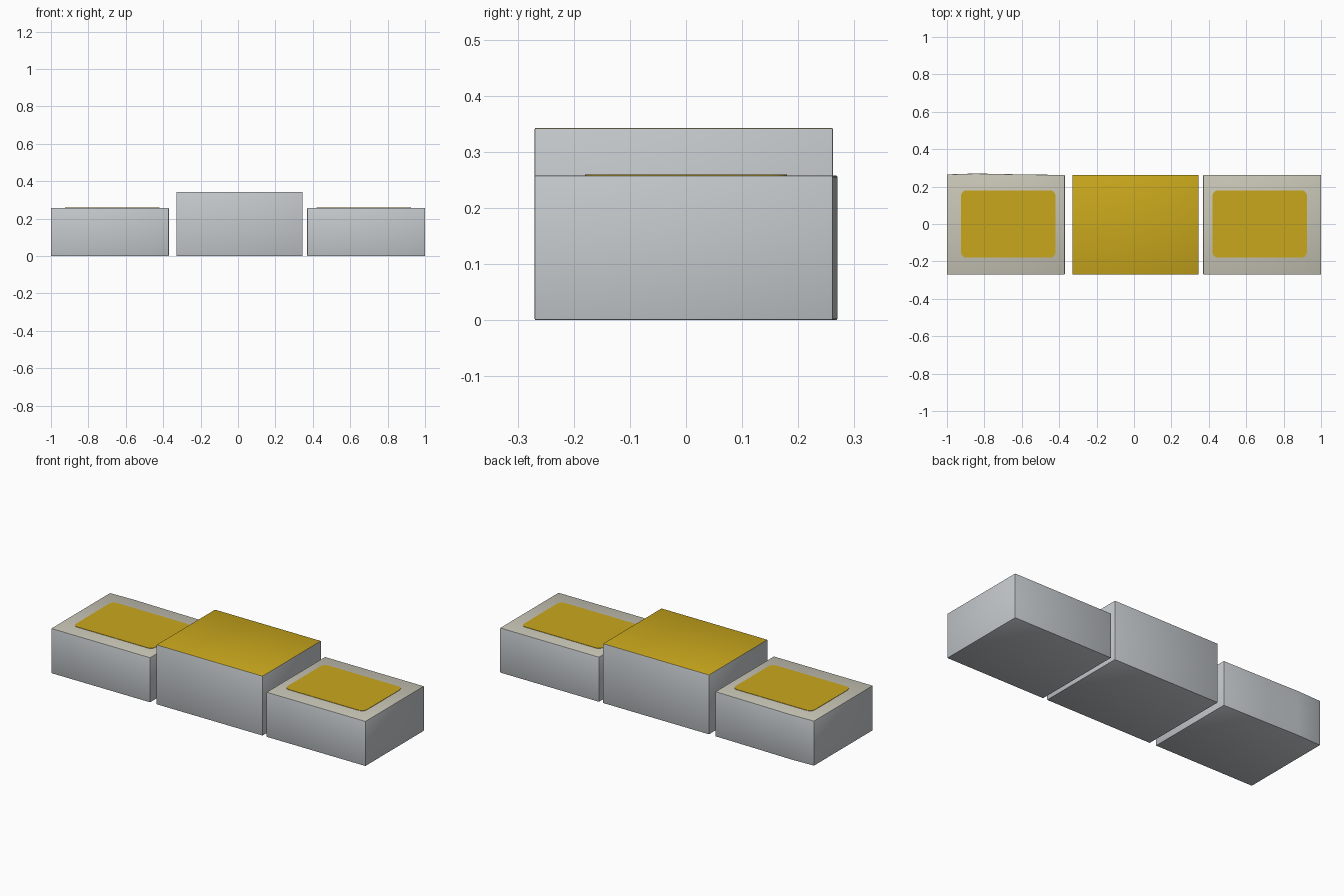
import bpy, bmesh, math

cube = bpy.data.objects.get("Cube")
if cube:
    bpy.data.objects.remove(cube, do_unlink=True)


def material(name, rgb):
    mat = bpy.data.materials.new(name)
    mat.use_nodes = True
    mat.diffuse_color = (*rgb, 1)
    mat.node_tree.nodes["Principled BSDF"].inputs["Base Color"].default_value = (*rgb, 1)
    return mat


grey = material("pale grey", (0.56, 0.59, 0.61))
stone = material("warm stone", (0.58, 0.56, 0.47))
gold = material("gold", (0.59, 0.39, 0.012))


def prism(name, outline, z0, z1, side_mat, top_mat, bevel=0):
    """Extrude a plan outline; upward faces take the top material."""
    bm = bmesh.new()
    base = bm.faces.new([bm.verts.new((x, y, z0)) for x, y in outline])
    ext = bmesh.ops.extrude_face_region(bm, geom=[base], use_keep_orig=True)
    for item in ext["geom"]:
        if isinstance(item, bmesh.types.BMVert):
            item.co.z = z1
    bmesh.ops.recalc_face_normals(bm, faces=bm.faces)
    if bevel:
        sharp = [e for e in bm.edges if e.calc_face_angle(0) > 1]
        bmesh.ops.bevel(bm, geom=sharp, offset=bevel, segments=2,
                        profile=0.5, affect='EDGES')
    bm.normal_update()
    for face in bm.faces:
        face.material_index = int(face.normal.z > 0.7)
    mesh = bpy.data.meshes.new(name)
    bm.to_mesh(mesh)
    bm.free()
    mesh.materials.append(side_mat)
    mesh.materials.append(top_mat)
    obj = bpy.data.objects.new(name, mesh)
    bpy.context.collection.objects.link(obj)
    bpy.ops.object.select_all(action='DESELECT')
    obj.select_set(True)
    bpy.context.view_layer.objects.active = obj
    bpy.ops.object.shade_smooth_by_angle(angle=math.radians(40))
    return obj


def rounded_rectangle(x0, x1, y0, y1, r, steps=5):
    corners = [(x1 - r, y1 - r), (x0 + r, y1 - r), (x0 + r, y0 + r), (x1 - r, y0 + r)]
    points = []
    for quarter, (cx, cy) in enumerate(corners):
        for i in range(steps + 1):
            a = math.pi / 2 * (quarter + i / steps)
            points.append((cx + r * math.cos(a), cy + r * math.sin(a)))
    return points


FRONT, BACK = -0.27, 0.262
LOW, HIGH = 0.258, 0.343

# Tall centre block with a gold top
prism("centre_block", [(-0.33, FRONT), (0.345, FRONT), (0.345, BACK), (-0.33, BACK)],
      0, HIGH, grey, gold, 0.003)

# Low side blocks; the right one has a slightly bowed back
prism("left_block", [(0.37, FRONT), (1, FRONT), (1, BACK), (0.37, BACK)],
      0, LOW, grey, stone, 0.003)
prism("right_block", [(-1, FRONT), (-0.37, FRONT), (-0.37, BACK), (-0.65, BACK + 0.004),
                      (-0.85, BACK + 0.008), (-1, BACK + 0.003)],
      0, LOW, grey, stone, 0.003)

# Gold panels on the side blocks
for name, x0, x1 in (("left_panel", 0.42, 0.925), ("right_panel", -0.925, -0.42)):
    prism(name, rounded_rectangle(x0, x1, -0.18, 0.18, 0.03),
          LOW - 0.001, LOW + 0.002, gold, gold)
